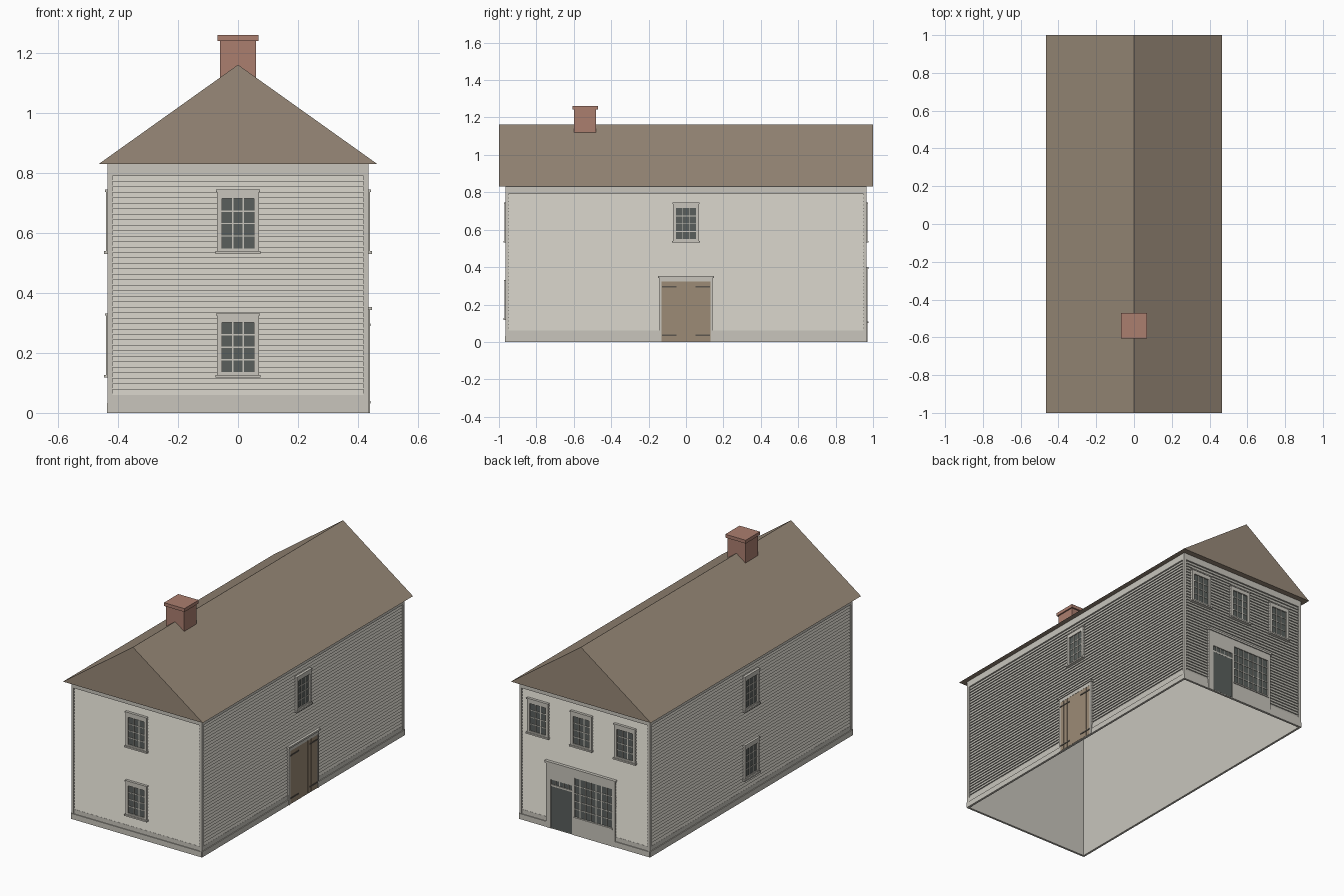
import bpy, bmesh
from math import radians
from mathutils import Matrix, Vector

cube = bpy.data.objects.get("Cube")
if cube:
    bpy.data.objects.remove(cube, do_unlink=True)


def material(name, srgb):
    lin = [((c / 255 + 0.055) / 1.055) ** 2.4 for c in srgb] + [1.0]
    m = bpy.data.materials.new(name)
    m.use_nodes = True
    m.diffuse_color = lin
    m.node_tree.nodes["Principled BSDF"].inputs["Base Color"].default_value = lin
    return m


PAINT = material("pale_grey_paint", (200, 197, 188))
ROOF = material("brown_shingle", (152, 137, 120))
BRICK = material("red_brick", (171, 126, 111))
GLASS = material("dark_glass", (90, 95, 92))
WOOD = material("door_wood", (156, 139, 118))
IRON = material("dark_iron", (92, 86, 78))

# Half sizes of the wall shell and its heights
HX, HY = 0.425, 0.955
EAVE, RIDGE = 0.83, 1.162
TRIM = 0.01

# Each wall: turn about z, distance from centre, half length
WALLS = {"front": (0, HY, HX), "left": (90, HX, HY),
         "back": (180, HY, HX), "right": (270, HX, HY)}


def finish(name, bm, mat):
    bmesh.ops.recalc_face_normals(bm, faces=bm.faces)
    mesh = bpy.data.meshes.new(name)
    bm.to_mesh(mesh)
    bm.free()
    mesh.materials.append(mat)
    ob = bpy.data.objects.new(name, mesh)
    bpy.context.scene.collection.objects.link(ob)
    return ob


def wall_matrix(side):
    turn, dist, _ = WALLS[side]
    return Matrix.Rotation(radians(turn), 4, "Z") @ Matrix.Translation((0, -dist, 0))


def boxes(name, mat, items, side=None):
    """Boxes as (u0, u1, out0, out1, z0, z1) on a wall, or world x, -y, z."""
    bm = bmesh.new()
    place = wall_matrix(side) if side else Matrix()
    for u0, u1, d0, d1, z0, z1 in items:
        mid = Vector((u0 + u1, -d0 - d1, z0 + z1)) / 2
        size = Matrix.Diagonal((u1 - u0, d1 - d0, z1 - z0, 1))
        bmesh.ops.create_cube(bm, size=1, matrix=place @ Matrix.Translation(mid) @ size)
    return finish(name, bm, mat)


def extrude_profile(name, mat, points, along, closed=True):
    """Extrude a profile along a vector, capped when closed."""
    bm = bmesh.new()
    vs = [bm.verts.new(p) for p in points]
    if closed:
        geom = [bm.faces.new(vs)]
        out = bmesh.ops.extrude_face_region(bm, geom=geom, use_keep_orig=True)
    else:
        geom = [bm.edges.new(pair) for pair in zip(vs, vs[1:])]
        out = bmesh.ops.extrude_edge_only(bm, edges=geom)
    moved = [g for g in out["geom"] if isinstance(g, bmesh.types.BMVert)]
    bmesh.ops.translate(bm, verts=moved, vec=along)
    return finish(name, bm, mat)


# Open-bottomed wall shell
ring = [(-HX, -HY, 0), (HX, -HY, 0), (HX, HY, 0), (-HX, HY, 0), (-HX, -HY, 0)]
extrude_profile("wall_shell", PAINT, ring, (0, 0, EAVE), closed=False)

# Clapboards, frieze, skirt and corner boards
BOARDS, LOW, HIGH = 40, 0.06, 0.79
step = (HIGH - LOW) / BOARDS
for side, (turn, dist, half) in WALLS.items():
    saw = []
    for i in range(BOARDS):
        z = LOW + i * step
        saw += [(-half, 0, z), (-half, -0.007, z)]
    saw.append((-half, 0, HIGH))
    siding = extrude_profile(side + "_clapboards", PAINT, saw, (2 * half, 0, 0), closed=False)
    siding.data.transform(wall_matrix(side))
    end = half + TRIM
    boxes(side + "_trim_boards", PAINT, [
        (-end, end, 0, TRIM, HIGH, EAVE),
        (-end, end, 0, TRIM - 0.002, 0.03, LOW),
        (-end, end, 0, TRIM + 0.003, 0, 0.033),
        (-end, -end + 0.016, 0, TRIM, 0, EAVE),
        (end - 0.016, end, 0, TRIM, 0, EAVE)], side)

# Gabled roof
extrude_profile("roof", ROOF, [(-0.466, -1, EAVE), (0.466, -1, EAVE), (0, -1, RIDGE)], (0, 2, 0))

# Chimney and cap
boxes("chimney", BRICK, [(-0.06, 0.06, 0.48, 0.598, 1.0, 1.245)])
boxes("chimney_cap", BRICK, [(-0.068, 0.068, 0.471, 0.607, 1.242, 1.262)])


def panes(name, side, u0, u1, z0, z1, cols, rows, bar=0.0045):
    """Glass plate with a grid of glazing bars."""
    boxes(name + "_glass", GLASS, [(u0, u1, 0.002, 0.009, z0, z1)], side)
    bars = []
    for i in range(1, cols):
        u = u0 + (u1 - u0) * i / cols
        bars.append((u - bar / 2, u + bar / 2, 0.008, 0.012, z0, z1))
    for j in range(1, rows):
        z = z0 + (z1 - z0) * j / rows
        bars.append((u0, u1, 0.008, 0.0115, z - bar / 2, z + bar / 2))
    boxes(name + "_glazing_bars", PAINT, bars, side)


def window(name, side, u, z):
    """Sash window whose sill bottom is at z."""
    w, g = 0.07, 0.053
    boxes(name + "_frame", PAINT, [
        (u - w, u - g, 0, 0.016, z, z + 0.21),
        (u + g, u + w, 0, 0.016, z, z + 0.21),
        (u - g, u + g, 0, 0.016, z + 0.184, z + 0.21),
        (u - g, u + g, 0, 0.014, z, z + 0.018),
        (u - 0.073, u + 0.073, 0, 0.019, z + 0.207, z + 0.214),
        (u - 0.075, u + 0.075, 0, 0.022, z, z + 0.009)], side)
    panes(name, side, u - g, u + g, z + 0.018, z + 0.184, 3, 4)


UPPER, LOWER = 0.531, 0.118
for side in ("front", "right"):
    window(side + "_upper_window", side, 0, UPPER)
    window(side + "_lower_window", side, 0, LOWER)
window("left_upper_window", "left", 0, UPPER)
for label, u in (("first", -0.31), ("middle", -0.02), ("last", 0.27)):
    window("back_" + label + "_window", "back", u, UPPER)

# Double plank door on the left wall
boxes("side_door_frame", PAINT, [
    (-0.143, -0.13, 0, 0.016, 0, 0.345),
    (0.13, 0.143, 0, 0.016, 0, 0.345),
    (-0.143, 0.143, 0, 0.016, 0.322, 0.345),
    (-0.149, 0.149, 0, 0.022, 0.343, 0.353)], "left")
boxes("side_door_backing", WOOD, [(-0.13, 0.13, 0, 0.0135, 0.003, 0.322)], "left")
edges = [-0.13, -0.1, -0.068, -0.035, 0, 0.035, 0.068, 0.1, 0.13]
boxes("side_door_planks", WOOD, [(a + 0.001, b - 0.001, 0.01, 0.015, 0.003, 0.322)
                                 for a, b in zip(edges, edges[1:])], "left")
boxes("side_door_hinges", IRON, [(min(s * 0.128, s * 0.05), max(s * 0.128, s * 0.05),
                                  0.014, 0.018, z, z + 0.008)
                                 for s in (-1, 1) for z in (0.032, 0.29)], "left")

# Shopfront on the back wall: surround, door with transom, display window
L, R, TOP = -0.255, 0.205, 0.395
D0, D1, DTOP = -0.222, -0.08, 0.295
S0, S1, SLOW, SHIGH = -0.065, 0.185, 0.11, 0.345
boxes("shopfront_surround", PAINT, [
    (L, D0, 0, 0.015, 0, TOP),
    (D0, D1, 0, 0.015, DTOP, TOP),
    (D1, S0, 0, 0.015, 0, TOP),
    (S0, S1, 0, 0.015, SHIGH, TOP),
    (S0, S1, 0, 0.015, 0, SLOW),
    (S1, R, 0, 0.015, 0, TOP),
    (S0 - 0.006, S1 + 0.006, 0, 0.02, SLOW - 0.008, SLOW),
    (L - 0.006, R + 0.006, 0, 0.021, TOP - 0.006, TOP + 0.006)], "back")
panes("shopfront_display", "back", S0, S1, SLOW, SHIGH, 7, 5)
panes("shopfront_transom", "back", D0, D1, 0.265, DTOP, 5, 1)
boxes("shopfront_transom_rail", PAINT, [(D0, D1, 0, 0.014, 0.255, 0.265)], "back")
boxes("shopfront_door", GLASS, [(D0, D1, 0, 0.0135, 0.004, 0.255)], "back")
